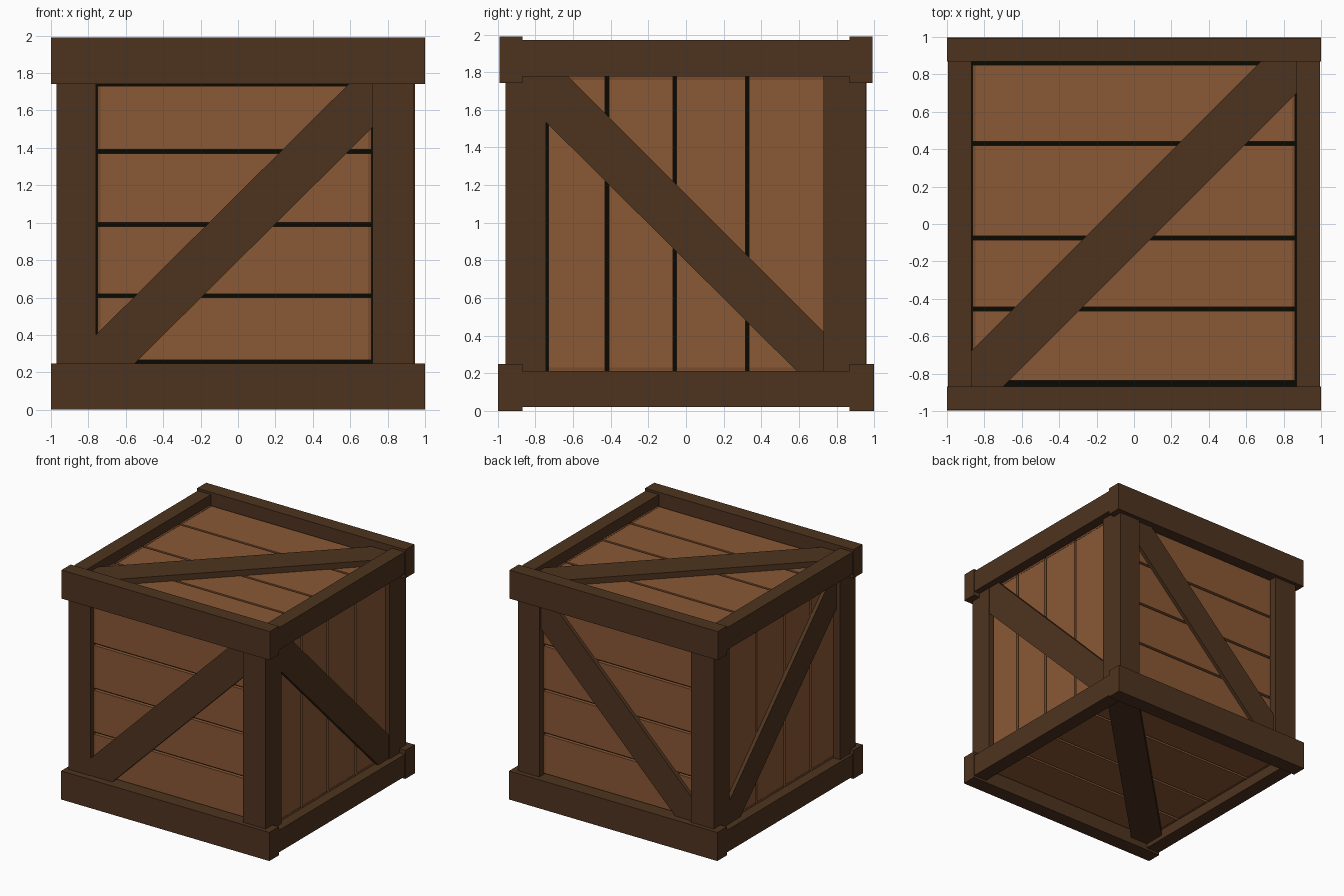
import bpy, bmesh
from mathutils import Vector

if "Cube" in bpy.data.objects:
    bpy.data.objects.remove(bpy.data.objects["Cube"])


def mat(name, rgb):
    m = bpy.data.materials.new(name)
    m.diffuse_color = (*rgb, 1)
    m.use_nodes = True
    m.node_tree.nodes["Principled BSDF"].inputs["Base Color"].default_value = m.diffuse_color
    return m


FRAME = mat("dark_brown_frame", (0.076, 0.034, 0.0135))
PLANK = mat("warm_brown_plank", (0.255, 0.098, 0.036))
WORN = mat("worn_brown_edge", (0.185, 0.075, 0.028))
GAP = mat("blackish_gap", (0.003, 0.003, 0.001))


def finish(bm, name, material):
    bmesh.ops.recalc_face_normals(bm, faces=bm.faces)
    me = bpy.data.meshes.new(name)
    bm.to_mesh(me)
    bm.free()
    me.materials.append(material)
    ob = bpy.data.objects.new(name, me)
    bpy.context.collection.objects.link(ob)


def box(name, x, y, z, material):
    bm = bmesh.new()
    bmesh.ops.create_cube(bm, size=1)
    for v in bm.verts:
        v.co = [(a + b) / 2 + c * (b - a) for (a, b), c in zip((x, y, z), v.co)]
    finish(bm, name, material)


def prism(name, outline, axis, lo, hi, material):
    """Extrude a 2D outline along an axis; the outline uses the other two axes in order."""
    bm = bmesh.new()
    verts = []
    for p in outline:
        co = list(p)
        co.insert(axis, lo)
        verts.append(bm.verts.new(co))
    face = bm.faces.new(verts)
    ext = bmesh.ops.extrude_face_region(bm, geom=[face])
    step = Vector((0, 0, 0))
    step[axis] = hi - lo
    bmesh.ops.translate(bm, vec=step,
                        verts=[g for g in ext["geom"] if isinstance(g, bmesh.types.BMVert)])
    finish(bm, name, material)


def span(side, a, b):
    """Range a..b measured outward from the centre on the given side."""
    return (a, b) if side > 0 else (-b, -a)


def zspan(side, a, b):
    lo, hi = span(side, a, b)
    return (lo + 0.995, hi + 0.995)


# Dark inner body that shows through the plank gaps
box("inner_body", (-0.875, 0.875), (-0.875, 0.875), (0.135, 1.855), GAP)

# Corner posts, hidden at both ends behind the rails
for x, y in (((-0.97, -0.76), (-0.94, -0.73)), ((0.72, 0.938), (-0.96, -0.745)),
             ((-0.94, -0.72), (0.745, 0.96)), ((0.74, 0.945), (0.73, 0.955))):
    box("corner_post", x, y, (0.14, 1.85), FRAME)

# Long rails on front and back, slightly slimmer rails on the sides
for s in (-1, 1):
    for t in (-1, 1):
        outer = 0.992 if t > 0 else 0.998
        box("long_rail", (-1, 1), span(s, 0.868, outer), zspan(t, 0.747, 0.995), FRAME)
        box("side_rail", span(s, 0.868, 0.994), (-0.88, 0.88), zspan(t, 0.783, 0.975), FRAME)

# Planks: each list holds the gap centres, the outer pair being the panel edges
G = 0.01
EDGE = 0.016


def strips(gaps):
    return [(a + G, b - G) for a, b in zip(gaps, gaps[1:])]


def ends(lo, hi):
    return ((lo - 0.0005, lo + EDGE), (hi - EDGE, hi + 0.0005))


# Each plank has thin worn plates at its two ends
for s in (-1, 1):
    px = (-0.752, 0.712) if s < 0 else (-0.712, 0.732)
    for z in strips([0.255, 0.61, 0.99, 1.38, 1.74]):
        box("wall_plank", px, span(s, 0.86, 0.905), z, PLANK)
        for e in ends(*px):
            box("worn_wall_end", e, span(s, 0.90, 0.907), z, WORN)
    for y in strips([-0.742, -0.42, -0.06, 0.325, 0.742]):
        box("side_plank", span(s, 0.86, 0.905), y, (0.16, 1.83), PLANK)
        for e in ends(0.215, 1.775):
            box("worn_side_end", span(s, 0.90, 0.907), y, e, WORN)
    for y in strips([-0.848, -0.455, -0.075, 0.43, 0.86]):
        box("lid_plank", (-0.863, 0.86), y, zspan(s, 0.84, 0.888), PLANK)
        for e in ends(-0.863, 0.86):
            box("worn_lid_end", e, y, zspan(s, 0.884, 0.89), WORN)

# Diagonal braces on all six faces
wall = [(-0.78, 0.22), (-0.58, 0.22), (0.76, 1.55), (0.76, 1.755), (0.605, 1.755), (-0.78, 0.38)]
side = [(-0.76, 1.80), (-0.65, 1.80), (0.75, 0.40), (0.75, 0.19), (0.61, 0.19), (-0.76, 1.55)]
lid = [(-0.89, -0.88), (-0.71, -0.88), (0.88, 0.71), (0.88, 0.88), (0.69, 0.88), (-0.89, -0.70)]
for s in (-1, 1):
    prism("wall_brace", wall, 1, *span(s, 0.88, 0.936), FRAME)
    prism("side_brace", side, 0, *span(s, 0.88, 0.936), FRAME)
    prism("lid_brace", lid, 2, *zspan(s, 0.86, 0.938), FRAME)
